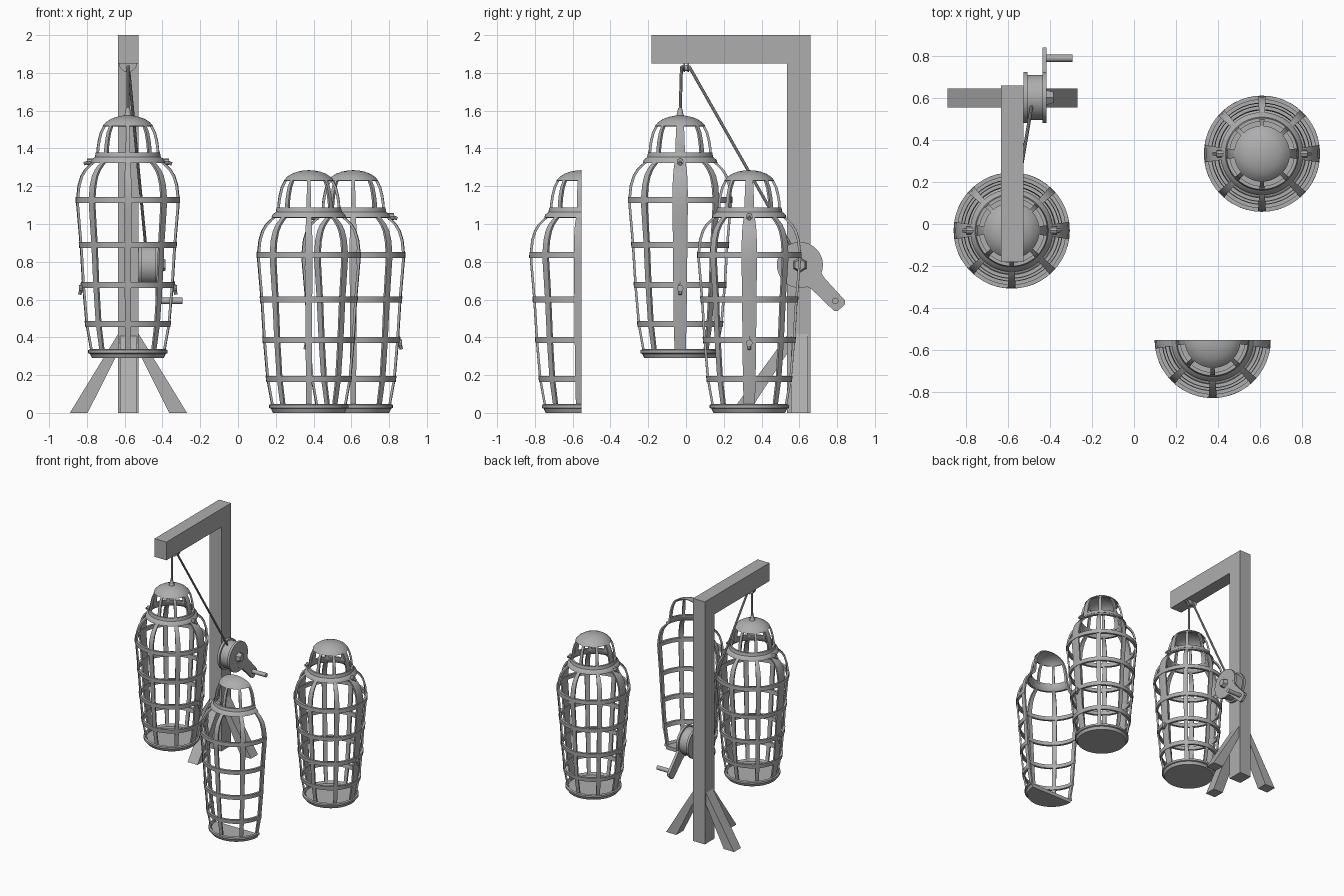
import bpy, bmesh, math
from math import pi, cos, sin, radians
from mathutils import Vector

old = bpy.data.objects.get("Cube")
if old:
    bpy.data.objects.remove(old, do_unlink=True)

iron = bpy.data.materials.new("grey")
iron.use_nodes = True
GREY = (0.42, 0.42, 0.42, 1)
iron.diffuse_color = GREY
iron.node_tree.nodes["Principled BSDF"].inputs["Base Color"].default_value = GREY


def finish(bm, name, smooth=True):
    bmesh.ops.remove_doubles(bm, verts=bm.verts, dist=1e-5)
    bmesh.ops.recalc_face_normals(bm, faces=bm.faces)
    mesh = bpy.data.meshes.new(name)
    bm.to_mesh(mesh)
    bm.free()
    ob = bpy.data.objects.new(name, mesh)
    bpy.context.collection.objects.link(ob)
    mesh.materials.append(iron)
    if smooth:
        bpy.ops.object.select_all(action='DESELECT')
        ob.select_set(True)
        bpy.context.view_layer.objects.active = ob
        bpy.ops.object.shade_smooth_by_angle(angle=radians(35))
    return ob


def sweep(bm, section, a0, a1, steps):
    """Turn a closed (radius, height) section about z from a0 to a1."""
    full = abs(a1 - a0 - 2 * pi) < 1e-4
    count = steps if full else steps + 1
    rows = []
    for i in range(count):
        a = a0 + (a1 - a0) * i / steps
        rows.append([bm.verts.new((r * cos(a), r * sin(a), z)) for r, z in section])
    n = len(section)
    for i in range(steps):
        p, q = rows[i], rows[(i + 1) % count]
        for j in range(n):
            k = (j + 1) % n
            bm.faces.new((p[j], p[k], q[k], q[j]))
    if not full:
        bm.faces.new(rows[0])
        bm.faces.new(rows[-1][::-1])


def prism(name, outline, place, lo, hi):
    """Extrude a flat outline between lo and hi; place(u, v, w) gives xyz."""
    bm = bmesh.new()
    ends = [[bm.verts.new(place(u, v, w)) for u, v in outline] for w in (lo, hi)]
    n = len(outline)
    for j in range(n):
        k = (j + 1) % n
        bm.faces.new((ends[0][j], ends[0][k], ends[1][k], ends[1][j]))
    bm.faces.new(ends[0])
    bm.faces.new(ends[1])
    return finish(bm, name, False)


def rod(name, start, end, r1, r2=None, sides=16):
    """Cylinder or cone between two points."""
    start, end = Vector(start), Vector(end)
    d = end - start
    bm = bmesh.new()
    bmesh.ops.create_cone(bm, cap_ends=True, segments=sides, radius1=r1,
                          radius2=r1 if r2 is None else r2, depth=d.length)
    bm.transform(d.to_track_quat('Z', 'Y').to_matrix().to_4x4())
    bmesh.ops.translate(bm, verts=bm.verts, vec=(start + end) / 2)
    return finish(bm, name)


# Cage outlines as (radius, height)
BODY = [(.198, .03), (.225, .18), (.243, .387), (.256, .6), (.268, .74), (.274, .81),
        (.274, .85), (.267, .915), (.252, .965), (.232, .998), (.205, 1.025), (.18, 1.045)]
DOME = [(.167, 1.075), (.166, 1.11), (.16, 1.15), (.149, 1.195), (.13, 1.233)]
CAP = [(.133, 1.23), (.115, 1.25), (.09, 1.266), (.06, 1.277), (.03, 1.283), (0, 1.285)]


def radius_at(z):
    for (r0, z0), (r1, z1) in zip(BODY, BODY[1:]):
        if z0 <= z <= z1:
            return r0 + (r1 - r0) * (z - z0) / (z1 - z0)


def thick(points, t):
    return points + [(max(r - t, 0), z - t * .3) for r, z in reversed(points)]


def cage(name, x, y, base, half=False):
    a0, a1, steps = (-pi, 0, 24) if half else (0, 2 * pi, 48)
    place = Vector((x, y, base))
    # Floor and foot ring
    bm = bmesh.new()
    sweep(bm, [(0, 0), (.19, 0), (.2, .022), (.21, .026), (.21, .042), (.198, .048),
               (.188, .03), (0, .03)], a0, a1, steps)
    finish(bm, name + "_floor").location = place
    # Horizontal bands
    bm = bmesh.new()
    for z in (.18, .387, .6, .837):
        lo, hi = z - .016, z + .016
        sweep(bm, [(radius_at(lo) + .003, lo), (radius_at(hi) + .003, hi),
                   (radius_at(hi) - .016, hi), (radius_at(lo) - .016, lo)], a0, a1, steps)
    finish(bm, name + "_bands").location = place
    # Collar between body and dome
    bm = bmesh.new()
    sweep(bm, [(.198, 1.034), (.192, 1.05), (.175, 1.064), (.17, 1.088),
               (.154, 1.088), (.158, 1.055), (.178, 1.032)], a0, a1, steps)
    finish(bm, name + "_collar").location = place
    # Upright ribs, wider at the two side seams
    bm = bmesh.new()
    for i in range(8):
        a = i * pi / 4
        w = .15 if i % 4 == 0 else .07
        lo, hi = a - w, a + w
        if half:
            if 0 < i < 4:
                continue
            lo, hi = (-w, 0) if i == 0 else (lo - 2 * pi, hi - 2 * pi)
            if i == 4:
                lo = -pi
        for line in (BODY, DOME):
            sweep(bm, thick(line, .013), lo, hi, 3)
    finish(bm, name + "_ribs").location = place
    # Rounded cap
    bm = bmesh.new()
    sweep(bm, thick(CAP, .012), a0, a1, steps)
    finish(bm, name + "_cap").location = place
    # Latches on both seams
    if not half:
        for s, side in ((1, "left"), (-1, "right")):
            for r, z, dr, dz in ((.205, 1.04, .028, -.012), (.247, .37, .008, -.034)):
                c = place + Vector((s * r, 0, z))
                d = Vector((s * dr, 0, dz))
                rod(f"{name}_{side}_latch_pin", c - d, c + d, .009, sides=8)
                rod(f"{name}_{side}_latch_knob", c - Vector((s * .02, 0, 0)),
                    c + Vector((s * .012, 0, 0)), .018, sides=8)


cage("hanging_cage", -.583, -.031, .29)
cage("standing_cage", .61, .335, 0)
cage("open_half_cage", .375, -.553, 0, half=True)

# Post with overhead arm
PX, PY = -.58, .6
prism("gallows_frame", [(.534, 0), (.66, 0), (.66, 2), (-.182, 2), (-.182, 1.85), (.534, 1.85)],
      lambda u, v, w: (w, u, v), -.634, -.526)


# Slanted braces on three sides of the post
def brace(name, foot, place):
    prism(name, [(foot + .047, 0), (foot - .047, 0), (.035, .36), (.035, .45)],
          place, -.045, .045)


brace("right_brace", .263, lambda u, v, w: (PX - u, PY + w, v))
brace("left_brace", .263, lambda u, v, w: (PX + u, PY + w, v))
brace("front_brace", .317, lambda u, v, w: (PX + w, PY - u, v))

# Rope guide under the arm
guide = [(.048 * cos(a), 1.852 - .048 * sin(a)) for a in [i * pi / 10 for i in range(11)]]
for y in (-.014, .008):
    prism("rope_guide_plate", guide, lambda u, v, w: (-.583 + u, w, v), y, y + .008)
rod("rope_guide_pin", (-.583, -.016, 1.825), (-.583, .018, 1.825), .014)

# Rope and the eye that holds the cage
TOP = (-.583, -.024, 1.835)
OVER = (-.58, .016, 1.835)
rod("hanging_rope", (-.583, -.031, 1.59), TOP, .008, sides=8)
rod("rope_bend", TOP, OVER, .008, sides=8)
rod("winch_rope", OVER, (-.487, .567, .865), .008, sides=8)
rod("cage_eye_base", (-.583, -.031, 1.565), (-.583, -.031, 1.59), .024, .014)
rod("cage_eye_knot", (-.583, -.031, 1.588), (-.583, -.031, 1.615), .016, .01)

# Winch drum between two flanges
AY, AZ = .603, .783


def axle(name, x0, x1, r1, r2=None, sides=32):
    rod(name, (x0, AY, AZ), (x1, AY, AZ), r1, r2, sides)


axle("inner_flange", -.527, -.508, .122)
axle("drum", -.51, -.434, .108)
axle("outer_flange", -.436, -.417, .122)
axle("hub_bolt", -.418, -.384, .04, .03, 6)

# Crank arm and handle
d = Vector((.185, -.19)).normalized()
n = Vector((-d.y, d.x))
shape = [(.03, -.07), (.14, -.045), (.3, -.04), (.315, -.025),
         (.315, .025), (.3, .04), (.14, .045), (.03, .07)]
prism("crank_arm", [tuple(d * a + n * b) for a, b in shape],
      lambda u, v, w: (w, AY + u, AZ + v), -.437, -.416)
rod("crank_handle", (-.425, .79, .593), (-.294, .79, .593), .017)
